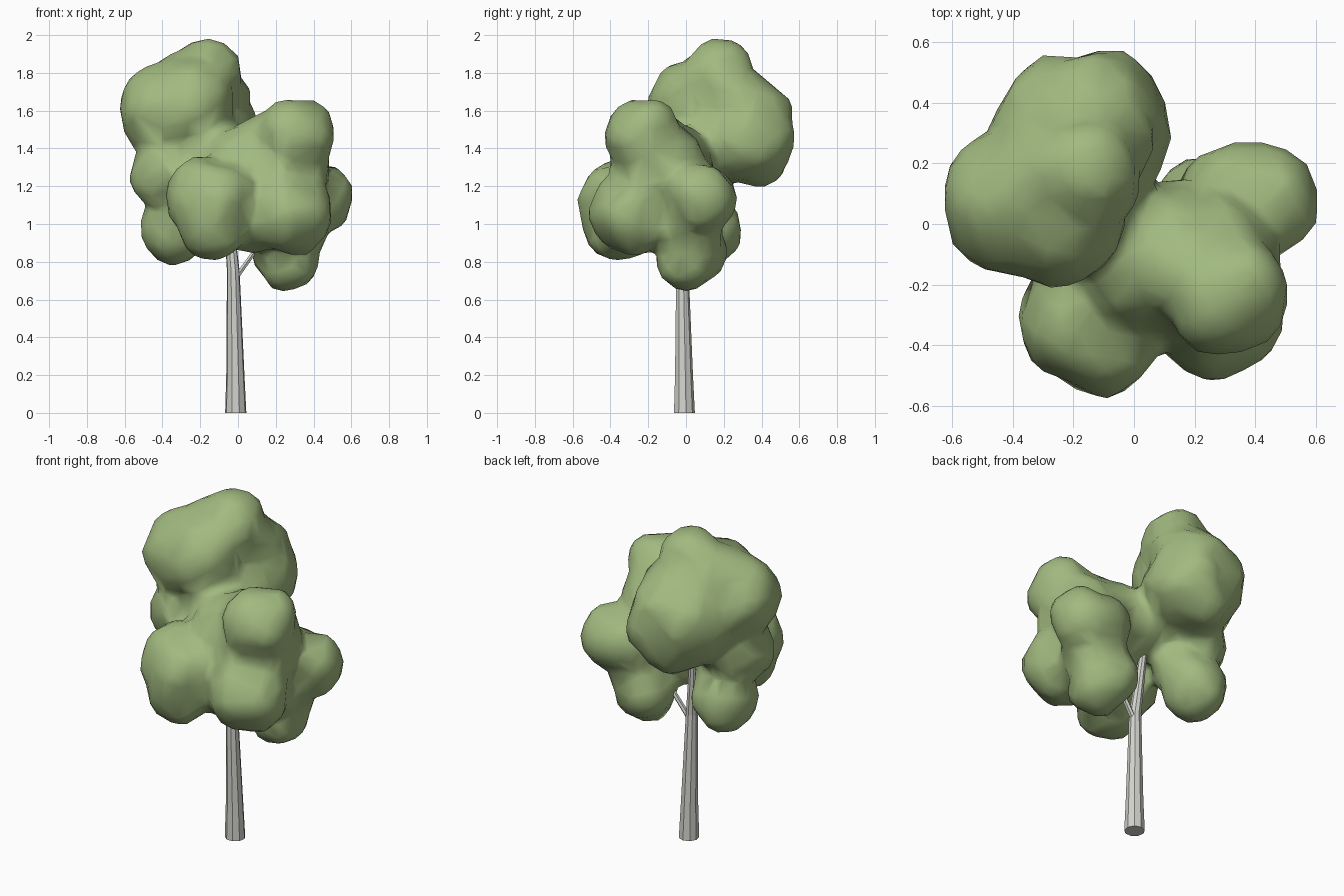
import bpy, bmesh
from mathutils import Vector, Matrix, noise

cube = bpy.data.objects.get("Cube")
if cube:
    bpy.data.objects.remove(cube)


def material(name, rgb):
    mat = bpy.data.materials.new(name)
    mat.use_nodes = True
    colour = (*rgb, 1)
    mat.diffuse_color = colour
    mat.node_tree.nodes["Principled BSDF"].inputs["Base Color"].default_value = colour
    return mat


leaf_green = material("leaf green", (0.36, 0.49, 0.215))
bark_grey = material("pale bark", (0.65, 0.65, 0.61))


def add_object(name, bm, mat):
    mesh = bpy.data.meshes.new(name)
    bm.to_mesh(mesh)
    bm.free()
    mesh.materials.append(mat)
    obj = bpy.data.objects.new(name, mesh)
    bpy.context.collection.objects.link(obj)
    return obj


def limb(name, path, sides):
    """Faceted tapering tube through (x, y, z, radius) points."""
    bm = bmesh.new()
    rings = []
    for x, y, z, radius in path:
        ring = bmesh.ops.create_circle(bm, segments=sides, radius=radius,
                                       matrix=Matrix.Translation((x, y, z)))
        rings.append(ring["verts"])
    for low, high in zip(rings, rings[1:]):
        for i in range(sides):
            j = (i + 1) % sides
            bm.faces.new((low[i], low[j], high[j], high[i]))
    bm.faces.new(rings[0][::-1])
    bm.faces.new(rings[-1])
    return add_object(name, bm, bark_grey)


# Trunk and branch
limb("trunk", [(-.012, -.01, 0, .057), (-.014, -.012, .2, .049),
               (-.025, -.02, .75, .034), (-.06, .01, 1.15, .022),
               (-.1, .05, 1.35, .016)], 9)
limb("right_branch", [(-.022, -.02, .7, .018), (.3, .02, 1.15, .012)], 6)

# Leaf clumps: x, y, z, radius
clumps = [
    # Top
    (-.38, .07, 1.60, .24), (-.25, .02, 1.64, .22), (-.16, .17, 1.80, .18),
    (-.24, .16, 1.70, .22), (-.13, .26, 1.66, .19),
    # Back
    (-.20, .28, 1.49, .27), (-.12, .32, 1.47, .24), (-.13, .39, 1.59, .17),
    (-.15, .37, 1.38, .18),
    # Left
    (-.37, .05, 1.27, .20), (-.34, .11, .97, .18), (-.28, .05, 1.10, .15),
    # Front
    (-.19, -.32, 1.15, .20), (-.09, -.38, 1.14, .18), (-.13, -.36, 1.0, .19),
    # Front side
    (.27, -.28, 1.06, .22), (.30, -.23, 1.46, .20), (.35, -.2, 1.5, .155),
    (.25, -.15, 1.32, .24),
    # Right
    (.43, .08, 1.13, .18), (.33, .08, 1.14, .18), (.30, .02, .98, .18),
    (.27, .0, .80, .155), (.22, .06, .85, .155),
    # Middle
    (.08, -.10, 1.29, .25), (-.15, .02, 1.38, .20), (.10, -.2, 1.05, .2),
    (.17, -.15, 1.41, .18),
]
bm = bmesh.new()
for x, y, z, radius in clumps:
    centre = Vector((x, y, z))
    ball = bmesh.ops.create_icosphere(bm, subdivisions=3, radius=radius,
                                      matrix=Matrix.Translation(centre))
    # Lumpy surface
    for v in ball["verts"]:
        v.co += (v.co - centre) * (.03 + .15 * noise.noise(v.co * 7))
crown = add_object("leaf_crown", bm, leaf_green)
remesh = crown.modifiers.new("Fuse", "REMESH")
remesh.mode = "VOXEL"
remesh.voxel_size = .03
remesh.use_smooth_shade = True
smooth = crown.modifiers.new("Soften", "SMOOTH")
smooth.factor = .5
smooth.iterations = 4
thin = crown.modifiers.new("Simplify", "DECIMATE")
thin.ratio = .11

bpy.ops.object.select_all(action="DESELECT")
crown.select_set(True)
bpy.context.view_layer.objects.active = crown
bpy.ops.object.shade_smooth()
